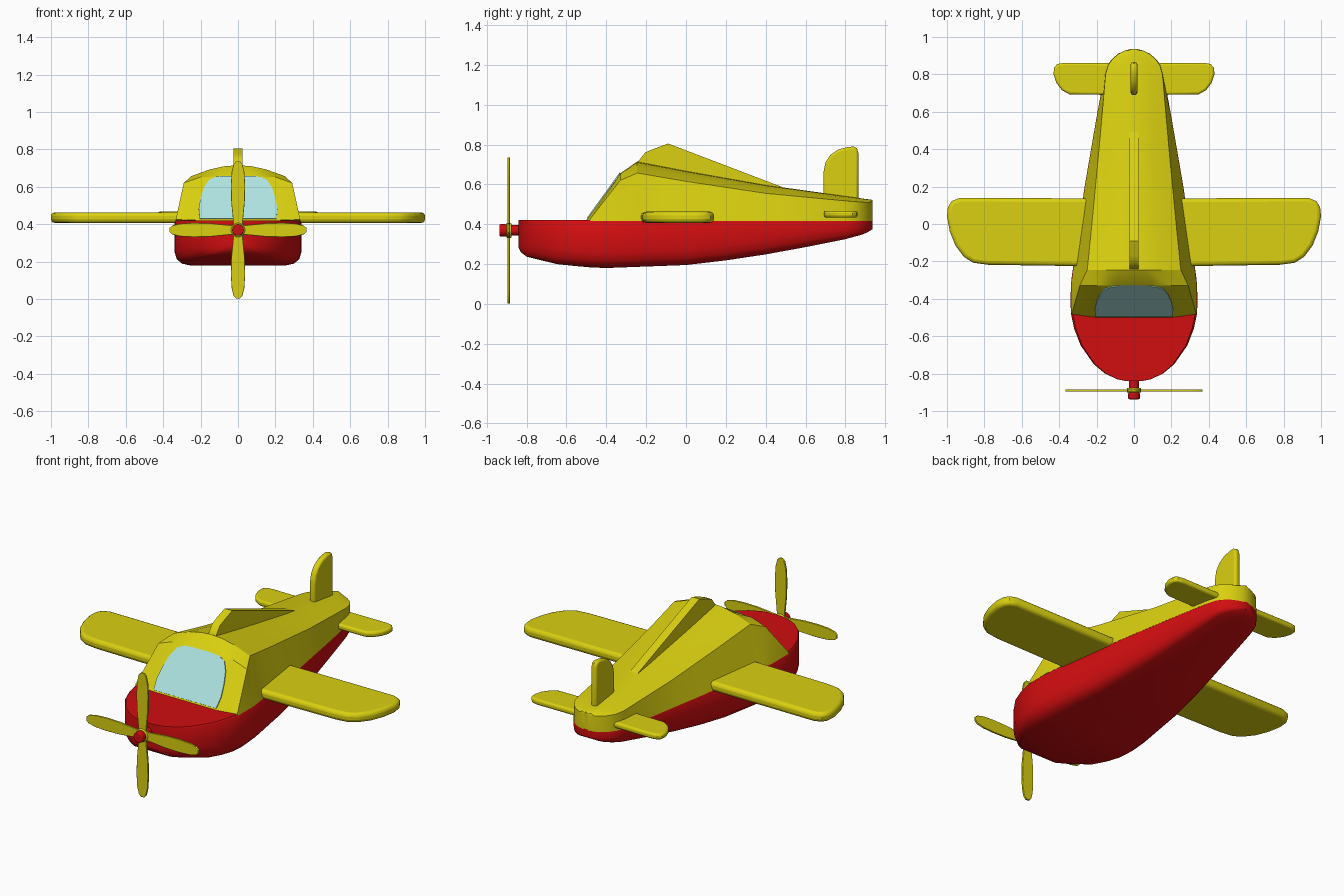
import bpy, bmesh, math

if "Cube" in bpy.data.objects:
    bpy.data.objects.remove(bpy.data.objects["Cube"])


def material(name, rgb):
    m = bpy.data.materials.new(name)
    m.diffuse_color = (*rgb, 1)
    m.use_nodes = True
    m.node_tree.nodes["Principled BSDF"].inputs["Base Color"].default_value = m.diffuse_color
    return m


YELLOW = material("yellow", (0.70, 0.63, 0.005))
RED = material("red", (0.64, 0.004, 0.005))
GLASS = material("pale_blue", (0.42, 0.77, 0.76))


def finish(name, bm, mat, angle=35, bevel=0):
    bmesh.ops.recalc_face_normals(bm, faces=bm.faces[:])
    me = bpy.data.meshes.new(name)
    bm.to_mesh(me)
    bm.free()
    me.materials.append(mat)
    me.shade_smooth()
    me.set_sharp_from_angle(angle=math.radians(angle))
    ob = bpy.data.objects.new(name, me)
    bpy.context.collection.objects.link(ob)
    if bevel:
        b = ob.modifiers.new("rounded_edges", 'BEVEL')
        b.width, b.segments = bevel, 3
        b.limit_method, b.angle_limit = 'ANGLE', math.radians(50)
    return ob


def lerp(table, y):
    """Piecewise linear lookup in a list of (y, value)."""
    if y <= table[0][0]:
        return table[0][1]
    for (a, va), (b, vb) in zip(table, table[1:]):
        if y <= b:
            return va + (vb - va) * (y - a) / (b - a)
    return table[-1][1]


def loft(name, halves, mat, angle):
    """Skin half sections (edge to centre), mirrored across x."""
    bm = bmesh.new()
    rings = []
    for h in halves:
        pts = h + [(-x, y, z) for x, y, z in h[-2::-1]]
        rings.append([bm.verts.new(p) for p in pts])
    n = len(rings[0])
    for r, s in zip(rings, rings[1:]):
        for i in range(n):
            j = (i + 1) % n
            bm.faces.new((r[i], r[j], s[j], s[i]))
    bm.faces.new(rings[0])
    bm.faces.new(rings[-1])
    return finish(name, bm, mat, angle)


def prism(name, pts, w0, w1, place, mat, bevel=0):
    """Extrude a 2D outline from w0 to w1; place maps (u, v, w) to xyz."""
    bm = bmesh.new()
    a = [bm.verts.new(place(u, v, w0)) for u, v in pts]
    b = [bm.verts.new(place(u, v, w1)) for u, v in pts]
    bm.faces.new(a)
    bm.faces.new(b)
    for i in range(len(a)):
        j = (i + 1) % len(a)
        bm.faces.new((a[i], a[j], b[j], b[i]))
    return finish(name, bm, mat, 35, bevel)


def mirrored(half):
    return half + [(-x, y) for x, y in reversed(half)]


# Shared plan outline of the fuselage and its keel line
WIDTH = [(-.84, .04), (-.83, .09), (-.80, .155), (-.75, .215), (-.65, .285),
         (-.56, .32), (-.48, .337), (-.4, .34), (-.3, .335), (.2, .264), (.6, .195),
         (.8, .157), (.85, .142), (.885, .115), (.91, .085), (.927, .05), (.936, .015)]
KEEL = [(-.84, .28), (-.83, .26), (-.8, .237), (-.65, .2), (-.5, .184), (-.4, .18),
        (0, .195), (.3, .23), (.6, .285), (.8, .325), (.9, .352), (.936, .375)]

# Red lower hull
hull = []
for y in sorted({y for y, _ in WIDTH} | {-.15, 0, .4}):
    w, k = lerp(WIDTH, y), lerp(KEEL, y)
    d = min(.075, (.42 - k) * .5)
    hull.append([(0.97 * w, y, .421), (w, y, .41), (w, y, k + d), (.965 * w, y, k + .45 * d),
                 (.88 * w, y, k + .12 * d), (.76 * w, y, k), (0, y, k)])
loft("lower_hull", hull, RED, 45)

# Yellow cabin and upper fuselage
CREASE_X = [(-.245, .25), (0, .225), (.4, .187), (.8, .152), (.85, .138),
            (.885, .112), (.91, .082), (.927, .048), (.936, .014)]
CREASE_Z = [(-.245, .657), (0, .615), (.4, .555), (.8, .517), (.936, .507)]
TOP_Z = [(-.245, .715), (0, .668), (.4, .597), (.75, .548), (.936, .522)]
cabin = [
    [(.335, -.48, .415), (.333, -.482, .425), (.2, -.5, .42), (.1, -.5, .42), (0, -.5, .42)],
    [(.335, -.33, .415), (.29, -.33, .62), (.2, -.33, .652), (.1, -.33, .655), (0, -.33, .655)]]
for y in (-.245, -.12, 0, .2, .4, .6, .8, .85, .885, .91, .927, .936):
    w, c, zc, zt = (lerp(t, y) for t in (WIDTH, CREASE_X, CREASE_Z, TOP_Z))
    cabin.append([(w * .99, y, .415), (c, y, zc), (c * .6, y, zc + .62 * (zt - zc)),
                  (c * .28, y, zc + .92 * (zt - zc)), (0, y, zt)])
loft("cabin", cabin, YELLOW, 24)

# Windscreen plate lying on the sloped cabin front
screen = mirrored([(.205, .428), (.21, .48), (.2, .54), (.182, .595), (.155, .635),
                   (.115, .652), (.06, .656)])
prism("windscreen", screen, -.003, .005,
      lambda u, v, w: (u, -.5 + (v - .42) * .723 - .81 * w, v + .586 * w), GLASS)

# Wing and tailplane
wing = mirrored([(.3, .137), (.93, .14), (.975, .122), (.995, .09), (1, .04), (.985, -.04),
                 (.955, -.115), (.91, -.175), (.86, -.207), (.78, -.218), (.3, -.225)])
prism("wing", wing, .407, .463, lambda u, v, w: (u, v, w), YELLOW, .02)
tailplane = mirrored([(.1, .86), (.37, .862), (.41, .855), (.428, .835), (.43, .8), (.415, .755),
                      (.385, .715), (.345, .693), (.1, .69)])
prism("tailplane", tailplane, .433, .467, lambda u, v, w: (u, v, w), YELLOW, .012)


# Dorsal ridge and tail fin
def upright(u, v, w):
    return (w, u, v)


prism("dorsal_ridge", [(-.25, .68), (-.24, .715), (-.205, .76), (-.17, .775), (-.09, .805),
                       (.5, .58), (.5, .54)], -.025, .025, upright, YELLOW)
prism("tail_fin", [(.69, .5), (.69, .66), (.7, .71), (.725, .748), (.765, .775), (.81, .787),
                   (.84, .79), (.858, .782), (.865, .76), (.865, .5)],
      -.018, .018, upright, YELLOW, .012)

# Four propeller blades around the hub
CZ = .369
for k in range(4):
    a = k * math.pi / 2
    half = [(.024, 0), (.027, .06), (.036, .15), (.038, .24), (.034, .31), (.024, .352), (.01, .367)]
    prism(f"propeller_blade_{k + 1}", mirrored(half), -.006, .006,
          lambda u, v, w: (u * math.cos(a) + v * math.sin(a), -.89 + w,
                           CZ - u * math.sin(a) + v * math.cos(a)), YELLOW, .003)


# Propeller shaft, collar and hub cap
def disc(name, r, y0, y1, mat, bevel):
    pts = [(r * math.cos(i * math.tau / 20), CZ + r * math.sin(i * math.tau / 20)) for i in range(20)]
    prism(name, pts, y0, y1, lambda u, v, w: (u, w, v), mat, bevel)


disc("propeller_shaft", .026, -.88, -.82, RED, 0)
disc("propeller_collar", .038, -.902, -.876, YELLOW, .006)
disc("hub_cap", .031, -.937, -.9, RED, .006)
